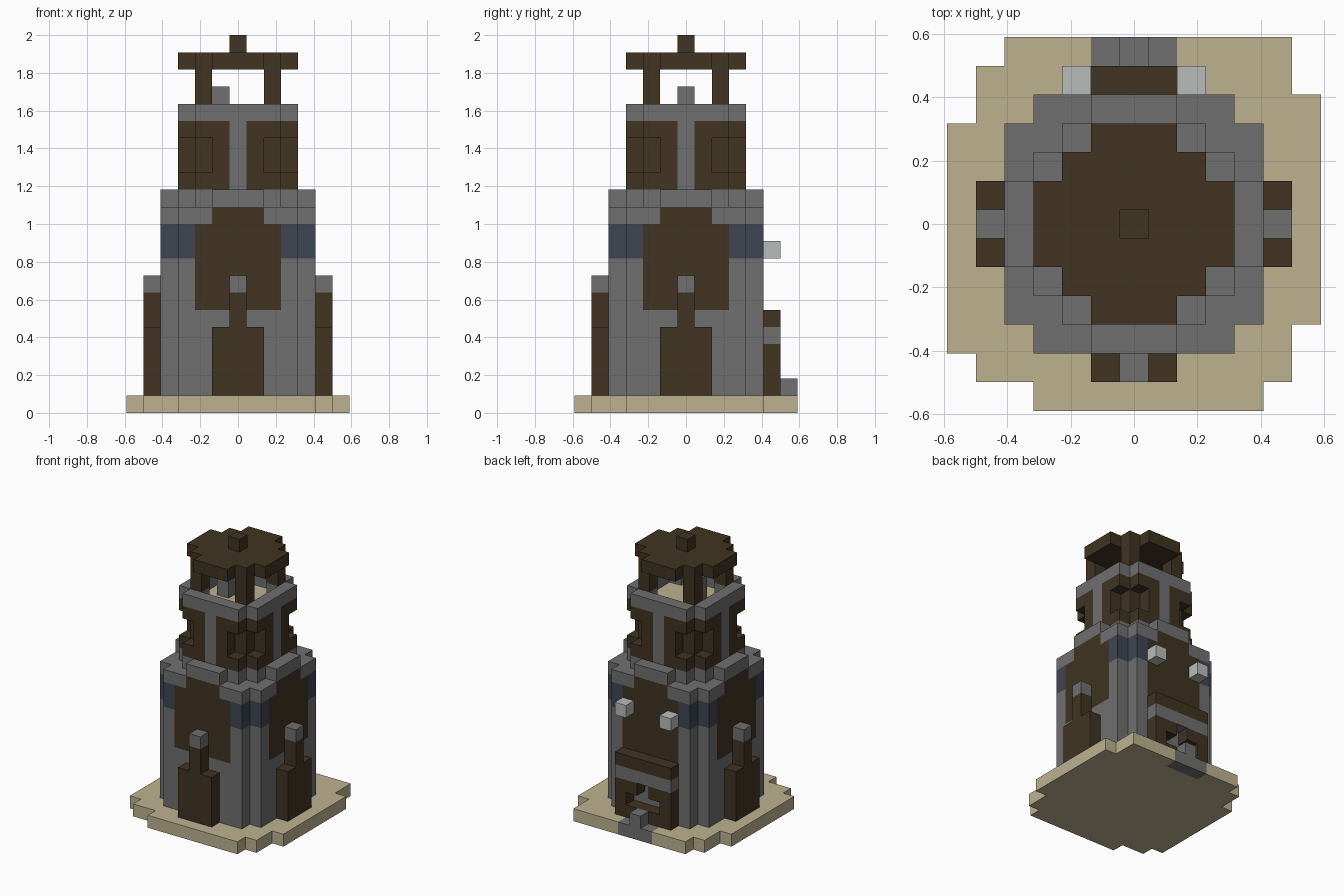
import bpy
import bmesh
from mathutils import Vector

cube = bpy.data.objects.get("Cube")
if cube:
    bpy.data.objects.remove(cube, do_unlink=True)

U = 2 / 22  # edge of one block


def material(name, rgb):
    m = bpy.data.materials.new(name)
    m.use_nodes = True
    m.diffuse_color = (*rgb, 1)
    bsdf = next(n for n in m.node_tree.nodes if n.type == "BSDF_PRINCIPLED")
    bsdf.inputs["Base Color"].default_value = (*rgb, 1)
    return m


MATS = {
    "sand": material("sand", (0.51, 0.445, 0.28)),
    "brown": material("dark_brown", (0.052, 0.034, 0.016)),
    "grey": material("stone_grey", (0.16, 0.16, 0.16)),
    "blue": material("slate_blue", (0.05, 0.06, 0.085)),
    "light": material("light_grey", (0.49, 0.5, 0.5)),
}
AXES = [Vector(a) for a in ((1, 0, 0), (0, 1, 0), (0, 0, 1))]


def build(name, cells):
    """Skin a set of coloured blocks with outer faces only, then merge flat areas."""
    mesh = bpy.data.meshes.new(name)
    used = sorted(set(cells.values()))
    for colour in used:
        mesh.materials.append(MATS[colour])
    bm = bmesh.new()
    for cell, colour in cells.items():
        mid = Vector(cell) + AXES[2] / 2
        for i, axis in enumerate(AXES):
            p, q = AXES[(i + 1) % 3] / 2, AXES[(i + 2) % 3] / 2
            for sign in (1, -1):
                if tuple(int(c) for c in Vector(cell) + axis * sign) in cells:
                    continue
                c = mid + axis * sign / 2
                ring = [c - p - q, c + p - q, c + p + q, c - p + q][::sign]
                face = bm.faces.new([bm.verts.new(v * U) for v in ring])
                face.material_index = used.index(colour)
    bmesh.ops.remove_doubles(bm, verts=bm.verts, dist=U / 100)
    bmesh.ops.dissolve_limit(bm, angle_limit=0.01, verts=bm.verts, edges=bm.edges,
                             delimit={"MATERIAL"})
    bm.to_mesh(mesh)
    bm.free()
    obj = bpy.data.objects.new(name, mesh)
    bpy.context.collection.objects.link(obj)
    return obj


def block(xs, ys, zs, colour):
    """Inclusive x and y limits, half-open z limits."""
    return {(x, y, z): colour for x in range(xs[0], xs[1] + 1)
            for y in range(ys[0], ys[1] + 1) for z in range(*zs)}


def plan(limit, zs, rule, radius=4):
    """Blocks whose |x| + |y| stays within the limit, coloured by rule."""
    out = {}
    for x, y, z in block((-radius, radius), (-radius, radius), zs, None):
        if abs(x) + abs(y) <= limit:
            out[x, y, z] = rule(abs(x), abs(y), z)
    return out


# Ragged sand ground with a stone threshold let into it
ground = {}
rows = {-6: (-3, 4), -5: (-5, 5), -4: (-6, 5), 4: (-5, 6), 5: (-5, 5), 6: (-4, 5)}
for y in range(-6, 7):
    ground.update(block(rows.get(y, (-6, 6)), (y, y), (0, 1), "sand"))
ground.update(block((-1, 1), (6, 6), (0, 1), "grey"))
build("ground", ground)
build("door_step", block((0, 0), (6, 6), (1, 2), "grey"))


# Lower tower with dark panels and a blue band round the corners
def lower_colour(ax, ay, z):
    side = min(ax, ay)
    if (6 <= z < 11 and side <= 2) or (z == 11 and side <= 1):
        return "brown"
    return "blue" if z in (9, 10) else "grey"


lower = plan(7, (1, 12), lower_colour)
lower.update(plan(5, (12, 13), lambda ax, ay, z: "grey"))
build("lower_tower", lower)


# Upper tower with notched corners, centre strips and a rim
def upper_colour(ax, ay, z):
    return "grey" if z == 17 or min(ax, ay) == 0 else "brown"


upper = plan(5, (13, 18), upper_colour, 3)
for x, y, z in list(upper):
    if {abs(x), abs(y)} == {2, 3} and z in (14, 15):
        del upper[x, y, z]
    elif z == 17 and max(abs(x), abs(y)) <= 2 and abs(x) + abs(y) < 4:
        del upper[x, y, z]
    elif z == 16 and max(abs(x), abs(y)) <= 2:
        upper[x, y, z] = "sand"
build("upper_tower", upper)

# Lantern: four posts, lamp, stepped roof and finial
for sx in (-1, 1):
    for sy in (-1, 1):
        name = "lantern_post_" + ("front" if sy < 0 else "back") + ("_left" if sx > 0 else "_right")
        build(name, block((2 * sx, 2 * sx), (2 * sy, 2 * sy), (18, 20), "brown"))
build("lamp", block((-1, -1), (0, 0), (17, 19), "grey"))
build("roof", plan(4, (20, 21), lambda ax, ay, z: "brown", 3))
build("finial", block((0, 0), (0, 0), (21, 22), "brown"))

# Stepped buttresses on the front and both sides
buttress = block((-1, 1), (-5, -5), (1, 5), "brown")
buttress.update(block((0, 0), (-5, -5), (5, 7), "brown"))
buttress.update(block((0, 0), (-5, -5), (7, 8), "grey"))
build("front_buttress", buttress)
build("left_buttress", {(-y, x, z): c for (x, y, z), c in buttress.items()})
build("right_buttress", {(y, -x, z): c for (x, y, z), c in buttress.items()})

# Back porch with a stone band and an opening
porch = block((-2, 2), (5, 5), (1, 6), "brown")
porch.update(block((-2, 2), (5, 5), (4, 5), "grey"))
for hole in list(block((-1, 1), (5, 5), (2, 3), None)) + [(0, 5, 3)]:
    del porch[hole]
build("back_porch", porch)

# Pale wall lamps above the porch
for side, x in (("left", 2), ("right", -2)):
    build("wall_lamp_" + side, block((x, x), (5, 5), (9, 10), "light"))
